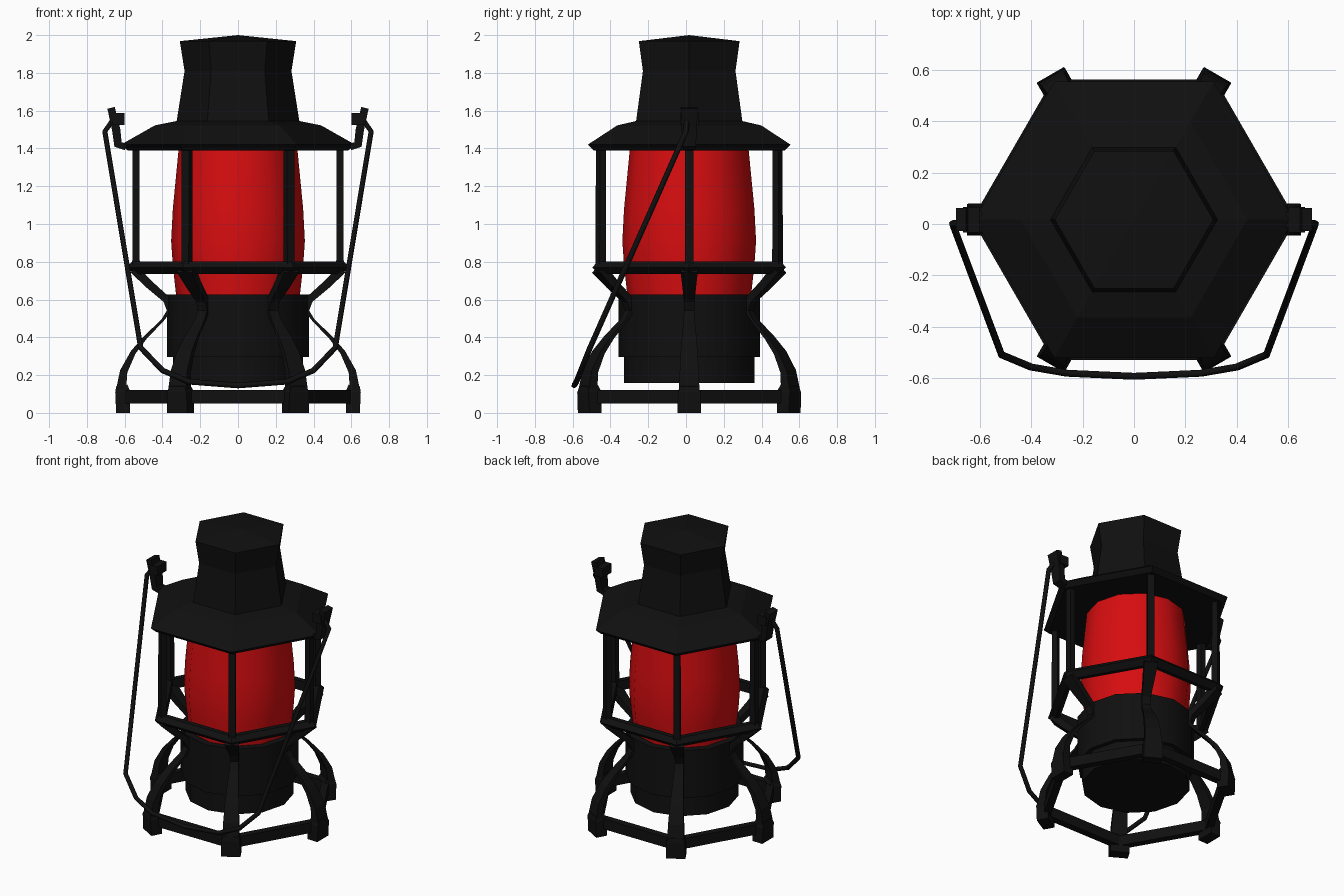
import bpy, bmesh, math
from mathutils import Vector

if "Cube" in bpy.data.objects:
    bpy.data.objects.remove(bpy.data.objects["Cube"])

CY = 0.017  # lantern axis sits slightly behind the origin


def material(name, col):
    m = bpy.data.materials.new(name)
    m.diffuse_color = (*col, 1)
    m.use_nodes = True
    m.node_tree.nodes["Principled BSDF"].inputs["Base Color"].default_value = m.diffuse_color
    return m


black = material("black_metal", (0.005, 0.005, 0.005))
red = material("red_glass", (0.68, 0.004, 0.005))


def make(name, verts, faces, mat, smooth=None):
    me = bpy.data.meshes.new(name)
    me.from_pydata(verts, [], faces)
    bm = bmesh.new()
    bm.from_mesh(me)
    bmesh.ops.remove_doubles(bm, verts=bm.verts, dist=1e-5)
    bmesh.ops.recalc_face_normals(bm, faces=bm.faces)
    bm.to_mesh(me)
    bm.free()
    ob = bpy.data.objects.new(name, me)
    bpy.context.collection.objects.link(ob)
    me.materials.append(mat)
    if smooth:
        bpy.ops.object.select_all(action='DESELECT')
        ob.select_set(True)
        bpy.context.view_layer.objects.active = ob
        bpy.ops.object.shade_smooth_by_angle(angle=math.radians(smooth))
    return ob


def lathe(name, profile, n, mat, closed=False, smooth=None):
    """Spin an (r, z) profile in n flat steps; closed profiles make rings."""
    k = len(profile)
    verts = [(r * math.cos(2 * math.pi * i / n), CY + r * math.sin(2 * math.pi * i / n), z)
             for i in range(n) for r, z in profile]
    faces = [(i * k + j, (i + 1) % n * k + j, (i + 1) % n * k + (j + 1) % k, i * k + (j + 1) % k)
             for i in range(n) for j in range(k if closed else k - 1)]
    return make(name, verts, faces, mat, smooth)


def strap(name, path, angle, y_off=0.0):
    """Bar along (r, z, half_width, half_thickness) stations, turned to an angle."""
    verts, faces = [], []
    c, s = math.cos(angle), math.sin(angle)
    for i, (r, z, w, t) in enumerate(path):
        a, b = path[max(i - 1, 0)], path[min(i + 1, len(path) - 1)]
        d = Vector((b[0] - a[0], b[1] - a[1])).normalized()
        for sw, st in ((-1, -1), (1, -1), (1, 1), (-1, 1)):
            rr, zz, tt = r - d.y * t * st, z + d.x * t * st, w * sw
            verts.append((rr * c - tt * s, CY + y_off + rr * s + tt * c, zz))
    for i in range(len(path) - 1):
        for j in range(4):
            k = (j + 1) % 4
            faces.append((i * 4 + j, i * 4 + k, i * 4 + 4 + k, i * 4 + 4 + j))
    e = len(verts)
    faces += [(0, 1, 2, 3), (e - 4, e - 3, e - 2, e - 1)]
    return make(name, verts, faces, black)


# Hexagonal roof and chimney
lathe("roof", [(0, 1.39), (0.585, 1.39), (0.62, 1.42), (0.44, 1.522), (0.31, 1.548), (0, 1.55)], 6, black)
lathe("chimney", [(0, 1.53), (0.327, 1.53), (0.283, 1.81), (0.308, 1.968), (0, 2.0)], 6, black)

# Glass globe and fuel tank
lathe("glass_globe", [(0, 0.6), (0.325, 0.6), (0.345, 0.78), (0.354, 0.91), (0.345, 1.08), (0.314, 1.4),
                      (0, 1.4)], 12, red, smooth=35)
lathe("fuel_tank", [(0, 0.157), (0.345, 0.157), (0.345, 0.295), (0.375, 0.295), (0.375, 0.627), (0, 0.627)],
      12, black, smooth=35)

# Hexagonal guard rings
lathe("middle_ring", [(0.52, 0.735), (0.55, 0.735), (0.592, 0.77), (0.56, 0.802), (0.52, 0.802)], 6, black, True)
lathe("bottom_ring", [(0.575, 0.05), (0.63, 0.05), (0.63, 0.122), (0.575, 0.122)], 6, black, True)

# Posts, curved legs and feet at each corner
for i in range(6):
    a = math.pi * i / 3
    strap(f"post_{i}", [(0.54, 0.76, 0.022, 0.02), (0.54, 1.41, 0.022, 0.018)], a)
    strap(f"leg_{i}", [(0.55, 0.76, 0.045, 0.025), (0.47, 0.68, 0.036, 0.022), (0.378, 0.6, 0.028, 0.02),
                       (0.365, 0.54, 0.028, 0.012), (0.40, 0.49, 0.03, 0.007), (0.49, 0.40, 0.038, 0.01),
                       (0.555, 0.32, 0.045, 0.014), (0.605, 0.22, 0.05, 0.02), (0.622, 0.1, 0.055, 0.028)], a)
    strap(f"foot_{i}", [(0.608, 0.0, 0.062, 0.037), (0.61, 0.11, 0.06, 0.04), (0.615, 0.145, 0.045, 0.03)], a)

# Handle ears on both sides
for side, a in (("right", 0), ("left", math.pi)):
    strap(f"ear_{side}", [(0.595, 1.41, 0.03, 0.02), (0.635, 1.42, 0.035, 0.022), (0.645, 1.5, 0.04, 0.022),
                          (0.672, 1.615, 0.045, 0.02)], a)
    strap(f"ear_knob_{side}", [(0.60, 1.555, 0.05, 0.032), (0.665, 1.555, 0.05, 0.032)], a)

# Hanging wire handle, mirrored half path
half = [(0.655, 0.005, 1.56), (0.705, 0.0, 1.49), (0.515, -0.508, 0.345), (0.4, -0.556, 0.225),
        (0.26, -0.58, 0.165)]
path = half + [(0, -0.592, 0.145)] + [(-x, y, z) for x, y, z in reversed(half)]
cu = bpy.data.curves.new("handle", 'CURVE')
cu.dimensions = '3D'
cu.bevel_depth = 0.015
cu.bevel_resolution = 1
cu.use_fill_caps = True
sp = cu.splines.new('POLY')
sp.points.add(len(path) - 1)
for p, co in zip(sp.points, path):
    p.co = (*co, 1)
cu.materials.append(black)
bpy.context.collection.objects.link(bpy.data.objects.new("handle", cu))
